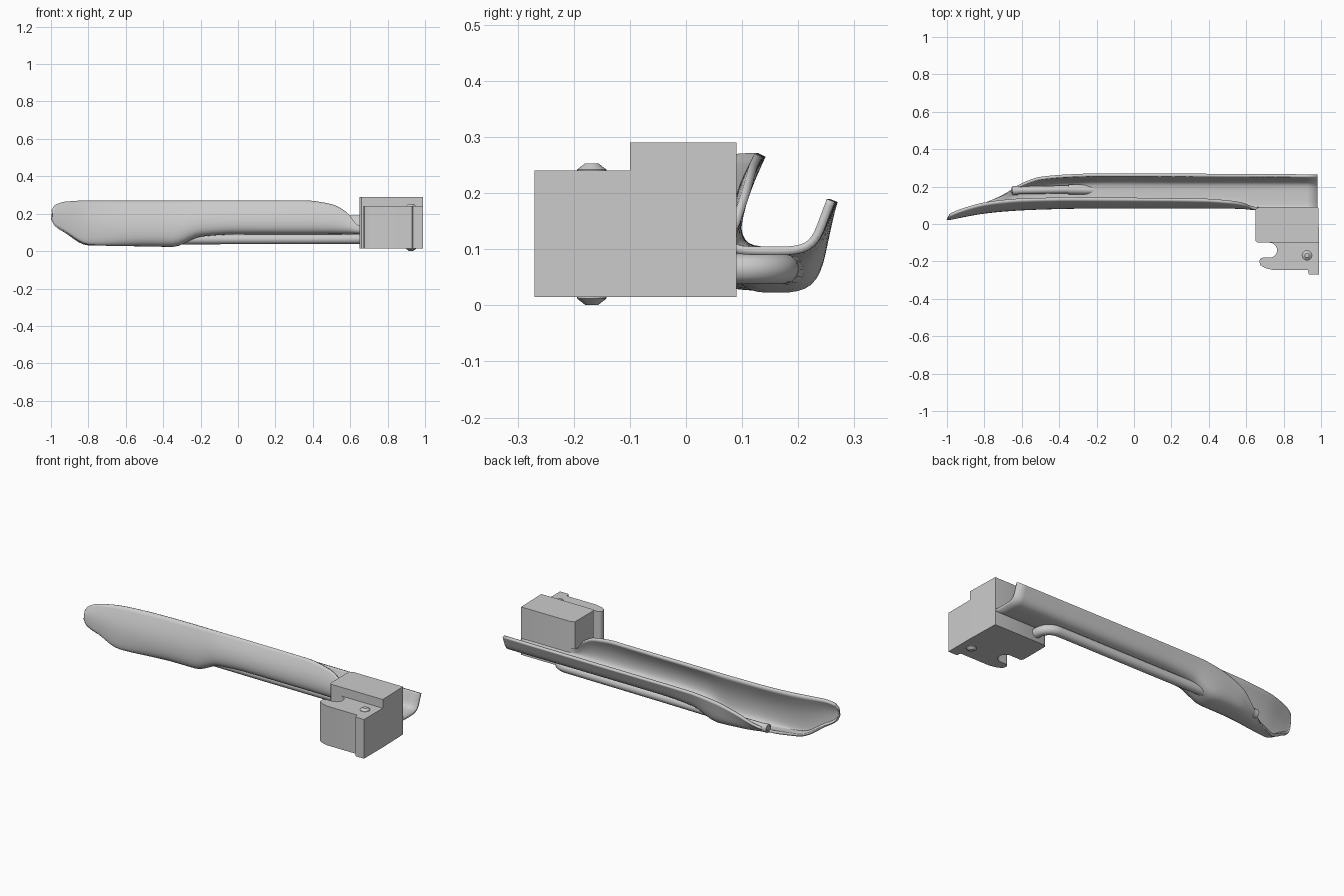
import bpy, bmesh, math
from mathutils import Vector

if "Cube" in bpy.data.objects:
    bpy.data.objects.remove(bpy.data.objects["Cube"])


def make_object(name, bm, angle=35):
    bmesh.ops.recalc_face_normals(bm, faces=bm.faces)
    me = bpy.data.meshes.new(name)
    bm.to_mesh(me)
    bm.free()
    ob = bpy.data.objects.new(name, me)
    bpy.context.collection.objects.link(ob)
    bpy.ops.object.select_all(action='DESELECT')
    ob.select_set(True)
    bpy.context.view_layer.objects.active = ob
    bpy.ops.object.shade_smooth_by_angle(angle=math.radians(angle))
    return ob


def prism(name, outline, z0, z1, bevel=0.0):
    bm = bmesh.new()
    face = bm.faces.new([bm.verts.new((x, y, z0)) for x, y in outline])
    ext = bmesh.ops.extrude_face_region(bm, geom=[face])
    for v in ext['geom']:
        if isinstance(v, bmesh.types.BMVert):
            v.co.z = z1
    ob = make_object(name, bm)
    if bevel:
        m = ob.modifiers.new("soft_edges", 'BEVEL')
        m.width, m.segments = bevel, 2
    return ob


def arc(cx, cy, r, a0, a1, n=10):
    return [(cx + r * math.cos(math.radians(a0 + (a1 - a0) * i / n)),
             cy + r * math.sin(math.radians(a0 + (a1 - a0) * i / n))) for i in range(n + 1)]


def monotone(xs, ys, x):
    """Smooth interpolation without overshoot."""
    n = len(xs)
    d = [(ys[i + 1] - ys[i]) / (xs[i + 1] - xs[i]) for i in range(n - 1)]
    m = [d[0]] + [2 * a * b / (a + b) if a * b > 0 else 0 for a, b in zip(d, d[1:])] + [d[-1]]
    i = max(j for j in range(n - 1) if xs[j] <= x)
    h = xs[i + 1] - xs[i]
    t = (x - xs[i]) / h
    return ((1 + 2 * t) * (1 - t) ** 2 * ys[i] + t * (1 - t) ** 2 * h * m[i]
            + t * t * (3 - 2 * t) * ys[i + 1] + t * t * (t - 1) * h * m[i + 1])


def bspline(ctrl, per=5):
    c = [Vector(p) for p in ctrl]
    c = [2 * c[0] - c[1]] + c + [2 * c[-1] - c[-2]]
    out = []
    for i in range(len(c) - 3):
        last = i == len(c) - 4
        for k in range(per + last):
            t = k / per
            out.append((c[i] * (1 - t) ** 3 + c[i + 1] * (3 * t ** 3 - 6 * t * t + 4)
                        + c[i + 2] * (-3 * t ** 3 + 3 * t * t + 3 * t + 1) + c[i + 3] * t ** 3) / 6)
    return out


# Blade stations: x, front rim y/z, front wall y, floor z, floor back y, back rim y/z
stations = [
    (-0.995, .038, .215, .028, .180, .028, .030, .170),
    (-0.98, .050, .243, .030, .150, .032, .036, .138),
    (-0.92, .075, .262, .042, .110, .048, .056, .100),
    (-0.80, .108, .268, .062, .042, .088, .112, .038),
    (-0.70, .122, .268, .072, .036, .125, .155, .042),
    (-0.60, .130, .268, .078, .034, .175, .212, .075),
    (-0.50, .133, .268, .082, .033, .212, .245, .130),
    (-0.35, .135, .268, .086, .030, .228, .258, .172),
    (-0.20, .135, .268, .088, .085, .228, .263, .186),
    (0.00, .134, .268, .088, .097, .226, .263, .187),
    (0.35, .130, .268, .088, .097, .224, .262, .187),
    (0.50, .120, .248, .088, .097, .224, .261, .187),
    (0.58, .108, .205, .086, .097, .224, .261, .187),
    (0.64, .085, .140, .082, .097, .224, .260, .187),
    (0.70, .078, .130, .082, .097, .224, .260, .187),
    (0.98, .078, .130, .082, .097, .224, .258, .187)]

# Blade: lofted open channel given thickness
cols = list(zip(*stations))
xs = []
for a, b in zip(cols[0], cols[0][1:]):
    xs += [a + (b - a) * k / 5 for k in range(5)]
xs.append(cols[0][-1])
bm = bmesh.new()
rows = []
for x in xs:
    yt, zt, yw, zf, ye, yb, zb = [monotone(cols[0], c, x) for c in cols[1:]]
    section = bspline([(yt, zt), (yw, zf + .55 * (zt - zf)), (yw, zf),
                       ((yw + ye) / 2, zf), (ye, zf), (.45 * ye + .55 * yb, .45 * zf + .55 * zb), (yb, zb)])
    rows.append([bm.verts.new((x, p.x, p.y)) for p in section])
for r0, r1 in zip(rows, rows[1:]):
    for j in range(len(r0) - 1):
        bm.faces.new((r0[j], r1[j], r1[j + 1], r0[j + 1]))
blade = make_object("blade", bm, 50)
solid = blade.modifiers.new("thickness", 'SOLIDIFY')
solid.thickness, solid.offset = 0.015, 0

# Base block and the lower hook that clips to a handle
prism("base_block", [(.65, -.09), (.65, .08), (.67, .09), (.985, .09), (.99, -.1), (.66, -.1)], .015, .29)
hook = [(.99, -.09), (.70, -.09)] + arc(.725, -.14, .04, 90, -90) + arc(.69, -.2, .02, 90, 180, 4)
hook += [(.675, -.22), (.70, -.235), (.74, -.245), (.93, -.245), (.935, -.27), (.99, -.27)]
prism("hook_block", hook, .015, .24)

# Pin through the hook block, with cone tips
bm = bmesh.new()
rings = []
for r, z in [(.012, .001), (.026, .012), (.026, .242), (.012, .253)]:
    rings.append([bm.verts.new((x, y, z)) for x, y in arc(.925, -.168, r, 0, 345, 23)])
for a, b in zip(rings, rings[1:]):
    for i in range(24):
        bm.faces.new((a[i], a[(i + 1) % 24], b[(i + 1) % 24], b[i]))
bm.faces.new(rings[0])
bm.faces.new(rings[-1])
make_object("hook_pin", bm)


# Light tube: thick run under the floor bending into the block, thin front end
def tube(name, pts, r):
    cu = bpy.data.curves.new(name, 'CURVE')
    cu.dimensions = '3D'
    cu.bevel_depth, cu.bevel_resolution, cu.use_fill_caps = r, 4, True
    sp = cu.splines.new('POLY')
    sp.points.add(len(pts) - 1)
    for p, co in zip(sp.points, pts):
        p.co = (*co, 1)
    ob = bpy.data.objects.new(name, cu)
    bpy.context.collection.objects.link(ob)


run = [(-.35, .185, .063), (0, .18, .064)]
run += [(x, y, .065) for x, y in arc(.64, .10, .075, 90, 0, 8)] + [(.715, .07, .065)]
tube("light_tube", run, .027)
tube("light_tube_end", [(-.635, .18, .063), (-.34, .185, .063)], .021)
tube("light_rim", [(-.65, .18, .063), (-.62, .18, .063)], .024)
tube("light_lens", [(-.656, .18, .063), (-.64, .18, .063)], .014)
